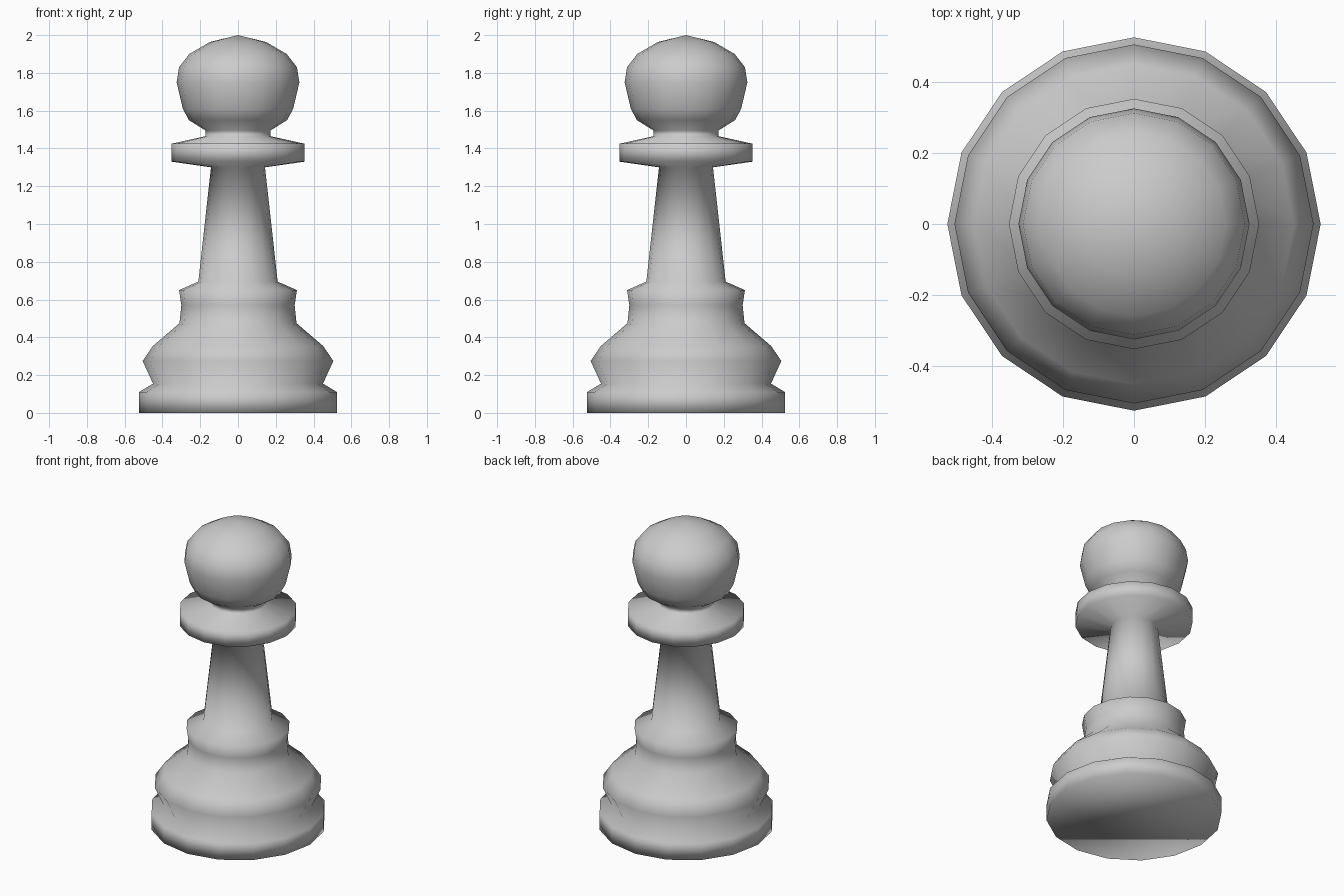
import bpy, bmesh, math

if "Cube" in bpy.data.objects:
    bpy.data.objects.remove(bpy.data.objects["Cube"])

SIDES = 16

# Turned profile (radius, height), from foot to crown
foot = [(0.525, 0), (0.525, 0.11), (0.45, 0.155), (0.505, 0.275), (0.45, 0.355),
        (0.31, 0.475), (0.30, 0.57), (0.312, 0.65), (0.21, 0.695)]
stem_and_collar = [(0.143, 1.30), (0.352, 1.33), (0.352, 1.425), (0.172, 1.465), (0.172, 1.495)]
head = [(0.26, 1.55), (0.292, 1.61), (0.325, 1.75), (0.312, 1.83), (0.258, 1.90), (0.15, 1.963)]


def lathe(name, profile, top_z):
    """Spin a profile into a closed solid ending in a point at top_z."""
    bm = bmesh.new()
    rings = []
    for r, z in profile:
        rings.append([bm.verts.new((r * math.cos(2 * math.pi * i / SIDES),
                                    r * math.sin(2 * math.pi * i / SIDES), z))
                      for i in range(SIDES)])
    # Side walls
    for low, high in zip(rings, rings[1:]):
        for i in range(SIDES):
            j = (i + 1) % SIDES
            bm.faces.new((low[i], low[j], high[j], high[i]))
    # Crown and underside
    tip = bm.verts.new((0, 0, top_z))
    for i in range(SIDES):
        bm.faces.new((rings[-1][i], rings[-1][(i + 1) % SIDES], tip))
    bm.faces.new(rings[0][::-1])
    for f in bm.faces:
        f.smooth = True
    mesh = bpy.data.meshes.new(name)
    bm.to_mesh(mesh)
    bm.free()
    obj = bpy.data.objects.new(name, mesh)
    bpy.context.collection.objects.link(obj)
    return obj


# The piece is one continuous turned solid
lathe("chess_pawn", foot + stem_and_collar + head, 2.0)
